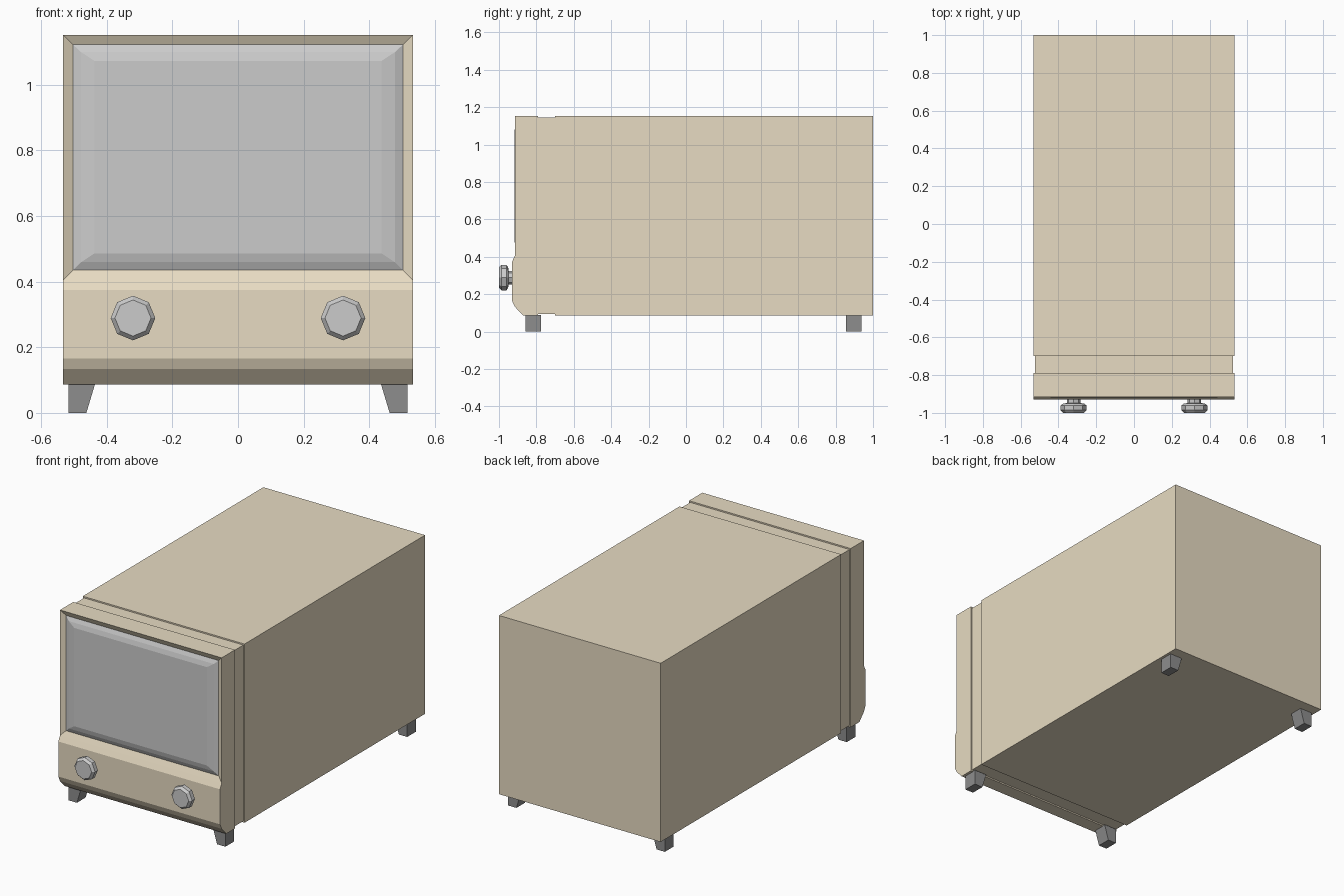
import bpy, bmesh, math

if "Cube" in bpy.data.objects:
    bpy.data.objects.remove(bpy.data.objects["Cube"])


def material(name, rgb):
    m = bpy.data.materials.new(name)
    m.diffuse_color = (*rgb, 1)
    m.use_nodes = True
    m.node_tree.nodes["Principled BSDF"].inputs["Base Color"].default_value = m.diffuse_color
    return m


TAN = material("tan_enamel", (0.80, 0.71, 0.54))
DARK = material("dark_rubber", (0.27, 0.27, 0.27))


def loft(name, rings, mat=None, cap_start=True, cap_end=True):
    """Join equal-length rings of points into one flat-shaded mesh."""
    bm = bmesh.new()
    loops = [[bm.verts.new(p) for p in ring] for ring in rings]
    n = len(loops[0])
    for a, b in zip(loops, loops[1:]):
        for i in range(n):
            j = (i + 1) % n
            bm.faces.new((a[i], a[j], b[j], b[i]))
    if cap_start:
        bm.faces.new(loops[0][::-1])
    if cap_end:
        bm.faces.new(loops[-1])
    # all rings run counter-clockwise as seen from the last ring's side
    bmesh.ops.recalc_face_normals(bm, faces=bm.faces)
    mesh = bpy.data.meshes.new(name)
    bm.to_mesh(mesh)
    bm.free()
    obj = bpy.data.objects.new(name, mesh)
    bpy.context.collection.objects.link(obj)
    if mat:
        mesh.materials.append(mat)
    return obj


def rect(y, x, z0, z1):
    return [(-x, y, z0), (x, y, z0), (x, y, z1), (-x, y, z1)]


W, BOTTOM, TOP, STEP = 0.533, 0.087, 1.152, 0.008

# Casing with a slightly recessed neck behind the front panel
neck = (W - STEP, BOTTOM + STEP, TOP - STEP)
loft("casing", [rect(1.0, W, BOTTOM, TOP), rect(-0.70, W, BOTTOM, TOP),
                rect(-0.70, *neck), rect(-0.79, *neck)], TAN)

# Lower control panel, extruded from its side profile
profile = [(-0.79, BOTTOM), (-0.872, BOTTOM), (-0.915, 0.133), (-0.93, 0.165),
           (-0.93, 0.374), (-0.915, 0.405), (-0.79, 0.405)]
loft("control_panel", [[(x, y, z) for y, z in profile] for x in (-W, W)], TAN)

# Screen frame with mitred slopes running in to the glass
loft("screen_frame", [rect(-0.79, W - 0.03, 0.405, TOP - 0.03),
                      rect(-0.79, W, 0.405, TOP),
                      rect(-0.915, W, 0.405, TOP),
                      rect(-0.90, 0.503, 0.435, 1.122)], TAN, cap_end=False)

# Bulging screen
loft("screen", [rect(-0.86, 0.503, 0.435, 1.122),
                rect(-0.90, 0.503, 0.435, 1.122),
                rect(-0.911, 0.478, 0.459, 1.099),
                rect(-0.918, 0.437, 0.486, 1.072)])

# Octagonal knobs: (y, radius) profile
knob_profile = [(-0.92, 0.036), (-0.948, 0.036), (-0.951, 0.056), (-0.960, 0.068),
                (-0.986, 0.068), (-1.0, 0.055)]
for side, cx in (("left", -0.32), ("right", 0.32)):
    loft(f"knob_{side}", [[(cx + r * math.cos(i * math.pi / 4), y,
                            0.289 + r * math.sin(i * math.pi / 4)) for i in range(8)]
                          for y, r in knob_profile])

# Four feet, tapering on the inner side
for end, y0, y1 in (("front", -0.857, -0.775), ("back", 0.855, 0.937)):
    for side, s in (("left", -1), ("right", 1)):
        loft(f"{end}_{side}_foot",
             [[(s * 0.517, y0, z), (s * xi, y0, z), (s * xi, y1, z), (s * 0.517, y1, z)]
              for z, xi in ((0.0, 0.462), (BOTTOM + 0.003, 0.435))], DARK)
